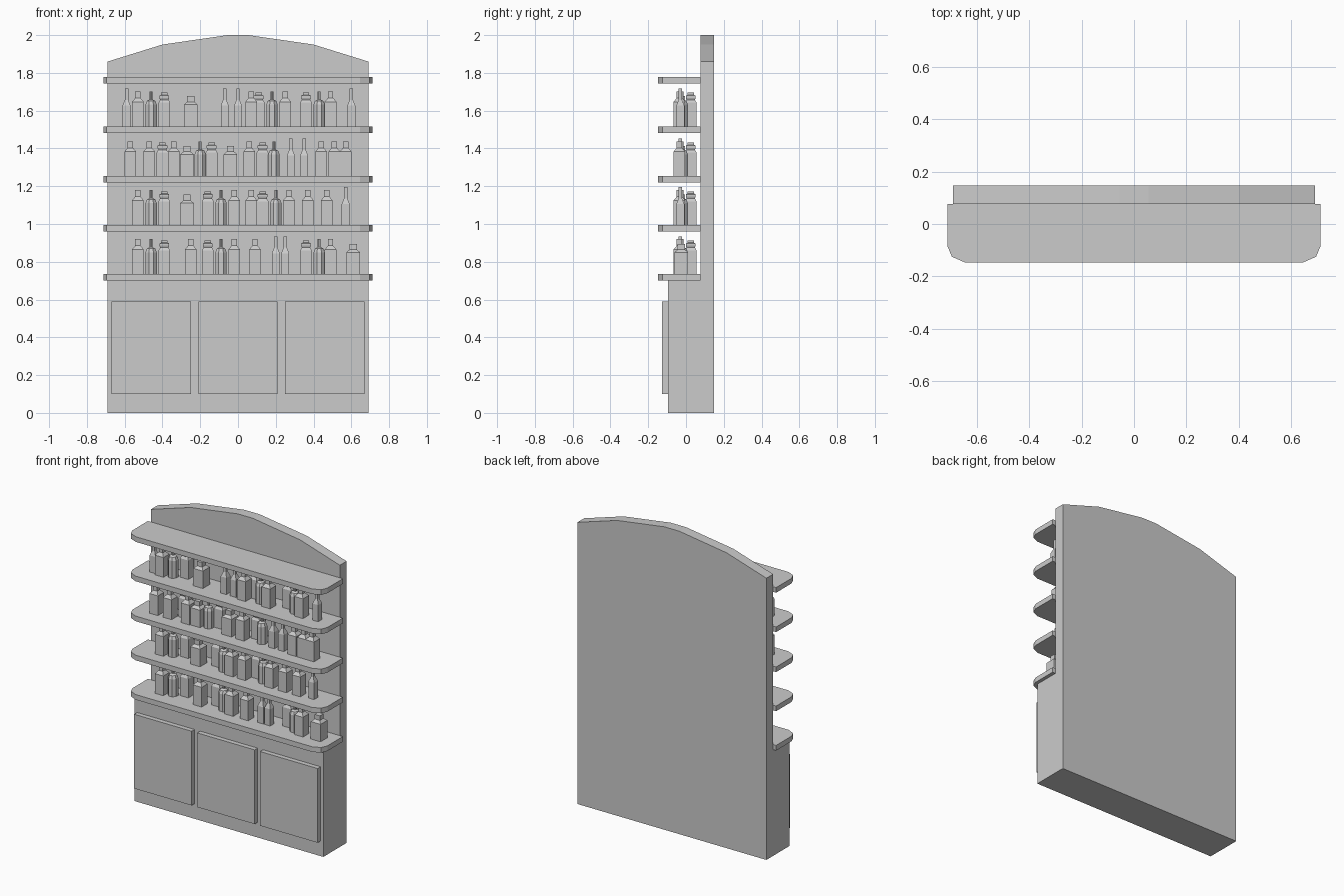
import bpy, bmesh
from math import pi, cos, sin

cube = bpy.data.objects.get("Cube")
if cube:
    bpy.data.objects.remove(cube, do_unlink=True)

grey = bpy.data.materials.new("plain grey")
grey.use_nodes = True
colour = (0.6, 0.6, 0.6, 1)
grey.diffuse_color = colour
grey.node_tree.nodes["Principled BSDF"].inputs["Base Color"].default_value = colour


def add_object(name, mesh, location=(0, 0, 0)):
    ob = bpy.data.objects.new(name, mesh)
    ob.location = location
    bpy.context.collection.objects.link(ob)
    return ob


def loft(name, rings):
    """Skin a stack of equal-length rings and cap both ends."""
    bm = bmesh.new()
    loops = [[bm.verts.new(p) for p in ring] for ring in rings]
    n = len(loops[0])
    for low, high in zip(loops, loops[1:]):
        for i in range(n):
            j = (i + 1) % n
            bm.faces.new((low[i], low[j], high[j], high[i]))
    bm.faces.new(loops[0])
    bm.faces.new(loops[-1])
    bmesh.ops.recalc_face_normals(bm, faces=bm.faces)
    mesh = bpy.data.meshes.new(name)
    bm.to_mesh(mesh)
    bm.free()
    mesh.materials.append(grey)
    return mesh


def mirrored(half):
    return half + [(-x, v) for x, v in reversed(half)]


def box(name, x0, x1, y0, y1, z0, z1):
    base = [(x0, y0), (x1, y0), (x1, y1), (x0, y1)]
    add_object(name, loft(name, [[(x, y, z) for x, y in base] for z in (z0, z1)]))


# Arched back panel
arch = mirrored([(0.69, 0), (0.69, 1.86), (0.4, 1.95), (0.055, 2)])
add_object("back_panel", loft("back_panel", [[(x, y, z) for x, z in arch] for y in (0.077, 0.147)]))

# Base cabinet and its three doors
box("cabinet", -0.69, 0.69, -0.095, 0.077, 0, 0.7)
for name, x in (("right", -0.46), ("middle", 0), ("left", 0.46)):
    box(name + "_door", x - 0.21, x + 0.21, -0.126, -0.095, 0.1, 0.59)

# Shelves with clipped front corners
outline = mirrored([(0.712, 0.077), (0.712, -0.085), (0.695, -0.125), (0.645, -0.147)])
shelf = loft("shelf", [[(x, y, z) for x, y in outline] for z in (-0.034, 0)])
shelf_tops = [0.735, 0.995, 1.253, 1.517, 1.777]
for z in shelf_tops:
    add_object("shelf", shelf, (0, 0, z))


# Bottle shapes: sides, depth on the shelf, (half width, height) profile
def bottle(name, sides, profile):
    turn = pi / sides
    rings = [[(r / cos(turn) * cos(turn + 2 * pi * i / sides),
               r / cos(turn) * sin(turn + 2 * pi * i / sides), z)
              for i in range(sides)] for r, z in profile]
    return loft(name, rings)


kinds = {
    "A": (-0.035, bottle("square_bottle", 4, [
        (0.031, 0), (0.031, 0.13), (0.014, 0.15), (0.014, 0.185)])),
    "F": (-0.02, bottle("round_flask", 8, [
        (0.03, 0), (0.03, 0.115), (0.022, 0.135), (0.008, 0.142), (0.008, 0.185)])),
    "D": (0.025, bottle("capped_jar", 4, [
        (0.031, 0), (0.031, 0.125), (0.022, 0.14), (0.026, 0.15),
        (0.026, 0.162), (0.017, 0.166), (0.017, 0.178)])),
    "J": (-0.025, bottle("wide_bottle", 4, [
        (0.036, 0), (0.036, 0.115), (0.019, 0.13), (0.019, 0.16)])),
    "T": (-0.03, bottle("slim_bottle", 4, [
        (0.021, 0), (0.021, 0.11), (0.009, 0.14), (0.009, 0.2)])),
}

# Bottles on each shelf from the bottom up, positions in hundredths
rows = [
    ("AFDADFAATTDFAJ", [-53, -46, -39, -25, -16, -9, -2, 9, 20, 25, 36, 43, 49, 61]),
    ("AFDJDFAADFAAAT", [-53, -46, -39, -27, -16, -9, -2, 7, 13, 20, 27, 37, 47, 57]),
    ("AADAJFDJADFTTAAA", [-57, -47, -40, -34, -27, -20, -14, -4, 6, 13, 19, 28, 35, 44, 51, 57]),
    ("TAFDJTTADFADFAT", [-59, -53, -46, -39, -25, -7, 0, 7, 11, 18, 25, 36, 43, 49, 60]),
]
for z, (letters, places) in zip(shelf_tops, rows):
    for letter, place in zip(letters, places):
        y, mesh = kinds[letter]
        add_object(mesh.name, mesh, (place / 100, y, z))
